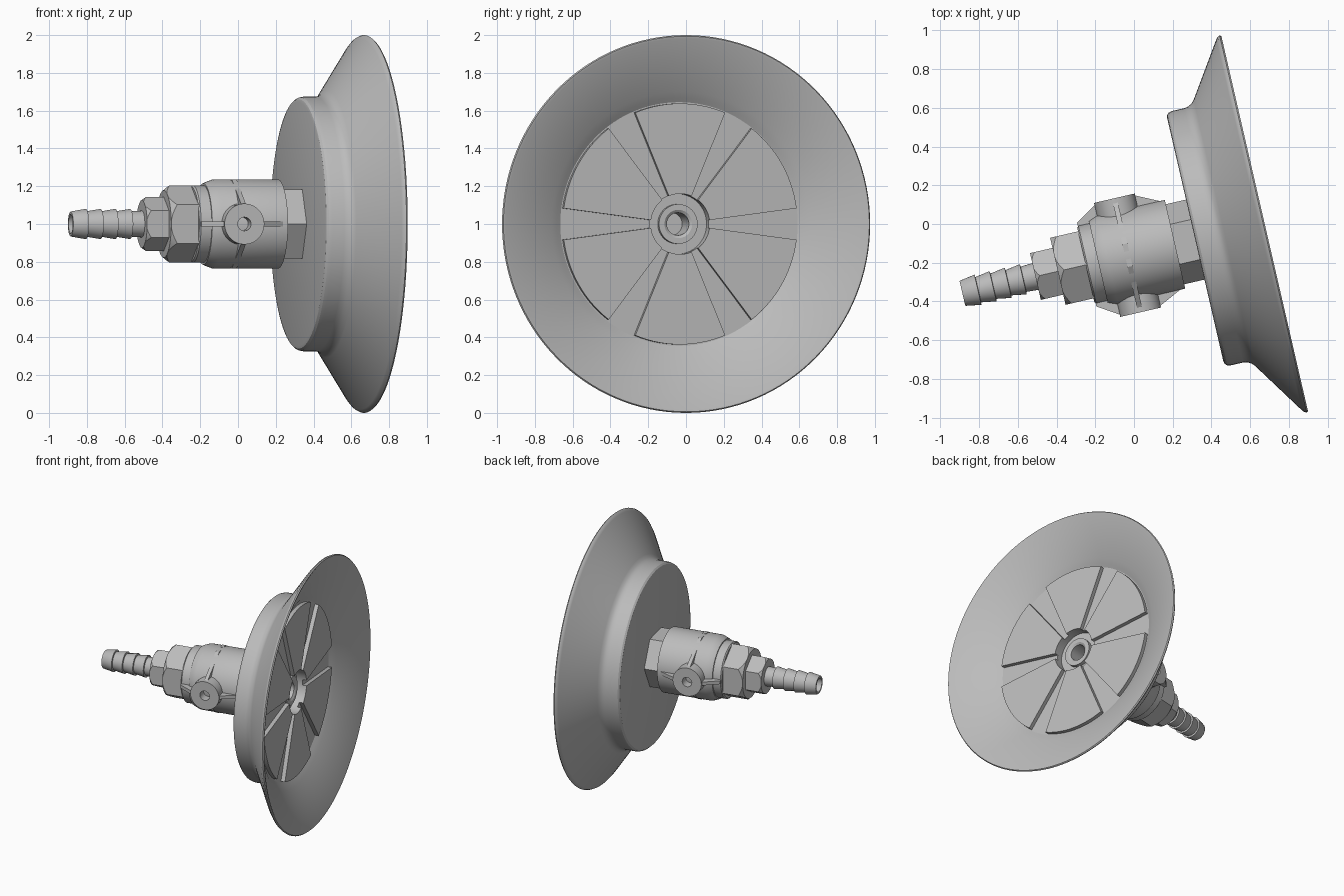
import bpy, bmesh, math
from mathutils import Matrix, Vector

if "Cube" in bpy.data.objects:
    bpy.data.objects.remove(bpy.data.objects["Cube"])

# Everything is built along local x (rim plane at 0), then tilted into place
PLACE = Matrix.Translation((0.665, 0, 1)) @ Matrix.Rotation(math.radians(13), 4, 'Z')
ROUND = 96

grey = bpy.data.materials.new("light_grey")
grey.use_nodes = True
grey.diffuse_color = (0.5, 0.5, 0.5, 1)
grey.node_tree.nodes["Principled BSDF"].inputs["Base Color"].default_value = (0.5, 0.5, 0.5, 1)


def finish(name, bm, smooth=True):
    bmesh.ops.remove_doubles(bm, verts=bm.verts, dist=1e-5)
    bmesh.ops.recalc_face_normals(bm, faces=bm.faces)
    mesh = bpy.data.meshes.new(name)
    bm.to_mesh(mesh)
    bm.free()
    mesh.materials.append(grey)
    obj = bpy.data.objects.new(name, mesh)
    bpy.context.collection.objects.link(obj)
    obj.matrix_world = PLACE
    bpy.ops.object.select_all(action='DESELECT')
    obj.select_set(True)
    bpy.context.view_layer.objects.active = obj
    if smooth:
        bpy.ops.object.shade_smooth_by_angle(angle=math.radians(28))
    return obj


def lathe(name, profile, sides=ROUND, phase=0.0, turn=None, smooth=True):
    """Spin (position, radius) pairs about local x; turn reorients the result."""
    bm = bmesh.new()
    rings = []
    for t, r in profile:
        if r == 0:
            rings.append([bm.verts.new((t, 0, 0))] * sides)
            continue
        angles = [phase + math.tau * i / sides for i in range(sides)]
        rings.append([bm.verts.new((t, r * math.cos(a), r * math.sin(a))) for a in angles])
    for a, b in zip(rings, rings[1:]):
        for i in range(sides):
            j = (i + 1) % sides
            bm.faces.new(list(dict.fromkeys((a[i], a[j], b[j], b[i]))))
    if turn:
        bmesh.ops.transform(bm, matrix=turn, verts=bm.verts)
    return finish(name, bm, smooth)


def plate(name, outline, depth, smooth=False):
    """Extrude a planar outline by a vector."""
    bm = bmesh.new()
    face = bm.faces.new([bm.verts.new(p) for p in outline])
    out = bmesh.ops.extrude_face_region(bm, geom=[face])
    moved = [v for v in out["geom"] if isinstance(v, bmesh.types.BMVert)]
    bmesh.ops.translate(bm, verts=moved, vec=Vector(depth))
    return finish(name, bm, smooth)


def chamfered_nut(name, start, end, radius, drop, length):
    """Hexagon with a corner upright, its outer corners turned down by a cone."""
    nut = lathe(name, [(start, 0), (start, radius), (end, radius), (end, 0)],
                6, math.pi / 6, smooth=False)
    cone = lathe(name + "_cutter", [(start - .001, 0), (start - .001, radius - drop),
                 (start + length, radius + .002), (end + .02, radius + .002), (end + .02, 0)])
    cone.hide_render = True
    mod = nut.modifiers.new("chamfer", 'BOOLEAN')
    mod.operation, mod.solver, mod.object = 'INTERSECT', 'EXACT', cone
    bpy.context.view_layer.objects.active = nut
    bpy.ops.object.modifier_apply(modifier=mod.name)
    bpy.data.objects.remove(cone)
    return nut


# Suction cup: back plate, neck fillet, flared lip, inner floor and centre port
lathe("suction_cup", [
    (-.358, 0), (-.358, .645), (-.354, .660), (-.343, .670), (-.325, .674), (-.26, .674),
    (-.238, .678), (-.22, .688), (-.203, .706), (-.02, .982), (-.010, .994), (.002, 1.0),
    (.010, .994), (.008, .982), (-.13, .70), (-.150, .668), (-.165, .645),
    (-.165, .16), (-.21, .16), (-.21, .105), (-.18, .105), (-.18, .075),
    (-.19, .06), (-.35, .06), (-.35, 0)], 128)

# Six raised friction pads on the floor
for k in range(6):
    mid = math.radians(30 + 60 * k)
    steps = [math.radians(-22.5 + 45 * i / 14) + mid for i in range(15)]
    arc = [(r, a) for r, run in ((.638, steps), (.16, steps[::-1])) for a in run]
    plate(f"friction_pad_{k + 1}",
          [(-.17, r * math.cos(a), r * math.sin(a)) for r, a in arc], (.035, 0, 0), True)

# Hexagon joining the body to the cup
lathe("mounting_hex", [(-.48, 0), (-.48, .212), (-.35, .212), (-.35, 0)], 6, smooth=False)

# Round body with stepped collar
lathe("body", [
    (-.938, 0), (-.938, .197), (-.93, .205), (-.872, .205), (-.872, .215), (-.862, .220),
    (-.822, .235), (-.465, .235), (-.465, 0)])

# Side bosses with drilled holes
BOSS = -.717
for side, sign in (("left", 1), ("right", -1)):
    turn = Matrix.Translation((BOSS, 0, 0)) @ Matrix.Rotation(sign * math.pi / 2, 4, 'Z')
    lathe(f"boss_{side}", [(.1, 0), (.1, .108), (.302, .108), (.302, .036), (.2, .036), (.2, 0)],
          48, turn=turn)

    # Ribs from each boss along the body and around it
    for end, far in (("rear", -.933), ("front", -.465)):
        near = BOSS + math.copysign(.095, far - BOSS)
        plate(f"long_rib_{side}_{end}", [(far, sign * .15, -.013), (far, sign * .222, -.013),
              (near, sign * .298, -.013), (near, sign * .15, -.013)], (0, 0, .026))
    for end, up in (("upper", 1), ("lower", -1)):
        plate(f"cross_rib_{side}_{end}", [(BOSS - .013, sign * n, up * z) for n, z in
              ((.02, .15), (.02, .236), (.06, .236), (.297, .095), (.15, .095))], (.026, 0, 0))

# Union nuts
chamfered_nut("large_nut", -1.086, -.93, .205, .028, .035)
chamfered_nut("small_nut", -1.205, -1.08, .143, .018, .025)

# Barbed hose tail with a blind bore
tail = [(-1.42, 0), (-1.42, .05), (-1.592, .05), (-1.592, .064)]
for k in range(4):
    start = -1.588 + .08 * k
    tail += [(start, .067), (start + .078, .080), (start + .080, .067)]
tail += [(-1.2, .071), (-1.2, 0)]
lathe("hose_barb", tail, 48)
